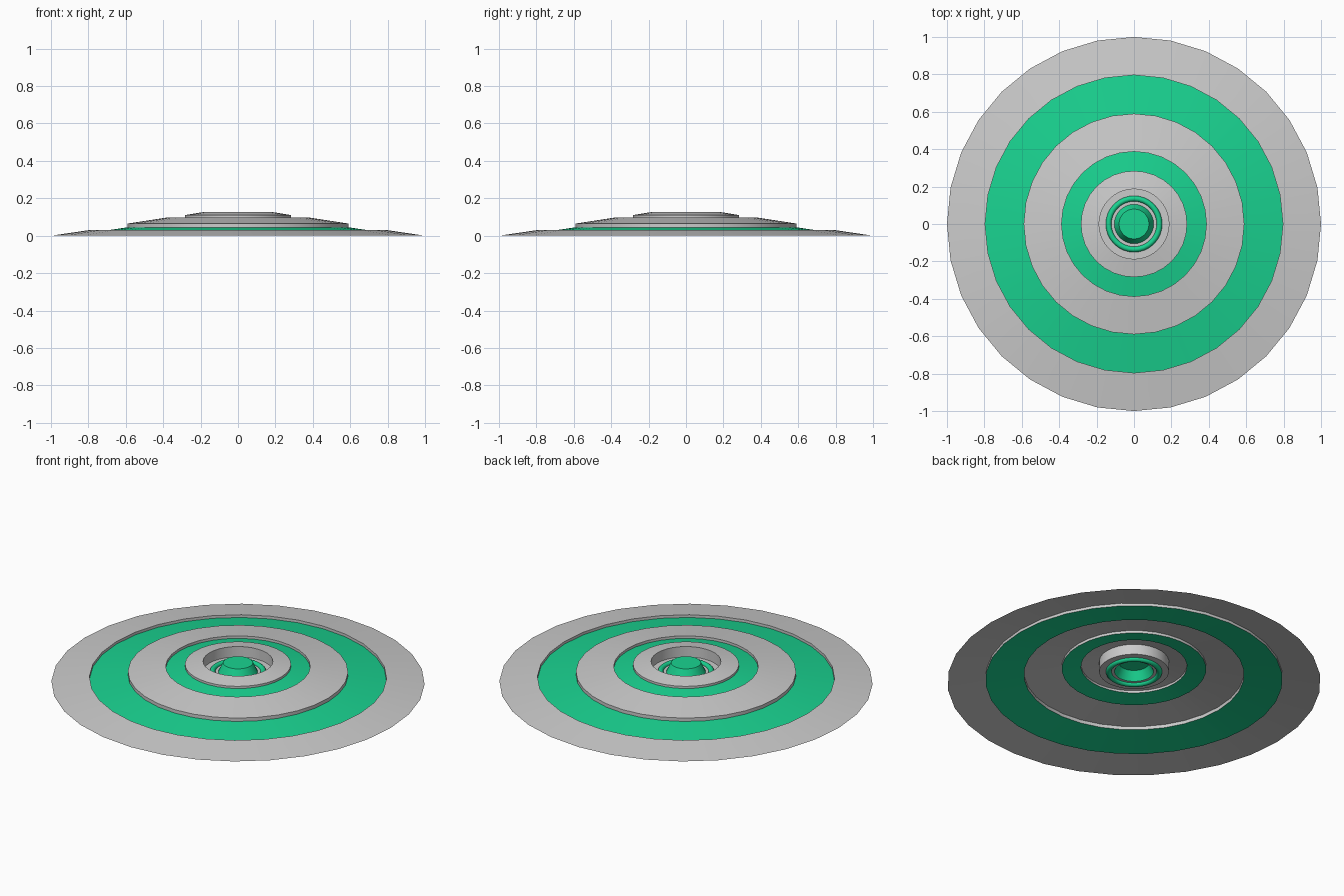
import bpy, bmesh, math

if "Cube" in bpy.data.objects:
    bpy.data.objects.remove(bpy.data.objects["Cube"])

SIDES = 32

green = bpy.data.materials.new("green")
green.diffuse_color = (0.01, 0.65, 0.28, 1)
green.use_nodes = True
green.node_tree.nodes["Principled BSDF"].inputs["Base Color"].default_value = green.diffuse_color


def finish(obj, mat):
    if mat:
        obj.data.materials.append(mat)
    bpy.ops.object.select_all(action='DESELECT')
    obj.select_set(True)
    bpy.context.view_layer.objects.active = obj
    bpy.ops.object.shade_smooth_by_angle(angle=math.radians(15))


def lathe(name, profile, mat=None):
    """Revolve (radius, height) points, listed from outside to inside."""
    bm = bmesh.new()
    rings = []
    for r, z in profile:
        if r == 0:
            rings.append([bm.verts.new((0, 0, z))])
            continue
        rings.append([bm.verts.new((r * math.cos(a), r * math.sin(a), z))
                      for a in (math.tau * i / SIDES for i in range(SIDES))])
    for lo, hi in zip(rings, rings[1:]):
        for i in range(SIDES):
            j = (i + 1) % SIDES
            if len(hi) == 1:
                bm.faces.new((lo[i], lo[j], hi[0]))
            else:
                bm.faces.new((lo[i], lo[j], hi[j], hi[i]))
    mesh = bpy.data.meshes.new(name)
    bm.to_mesh(mesh)
    bm.free()
    obj = bpy.data.objects.new(name, mesh)
    bpy.context.collection.objects.link(obj)
    finish(obj, mat)


# Thin stepped shell, alternating grey plates and sunken green bands
lathe("outer_rim", [(1, 0), (0.796, 0.03), (0.796, 0.014)])
lathe("outer_band", [(0.796, 0.014), (0.59, 0.045)], green)
lathe("middle_plate", [(0.59, 0.045), (0.59, 0.065), (0.387, 0.096), (0.387, 0.081)])
lathe("inner_band", [(0.387, 0.081), (0.284, 0.097)], green)
lathe("centre_plate", [(0.284, 0.097), (0.284, 0.11), (0.187, 0.126),
                       (0.187, 0.065), (0.105, 0.065)])

# Raised centre button and the bead around it
lathe("centre_button", [(0.105, 0.065), (0.08, 0.118), (0, 0.118)], green)
bpy.ops.mesh.primitive_torus_add(major_radius=0.136, minor_radius=0.015,
                                 major_segments=SIDES, minor_segments=12,
                                 location=(0, 0, 0.065))
bead = bpy.context.object
bead.name = "button_bead"
bead.data.materials.append(green)
bpy.ops.object.shade_smooth()
